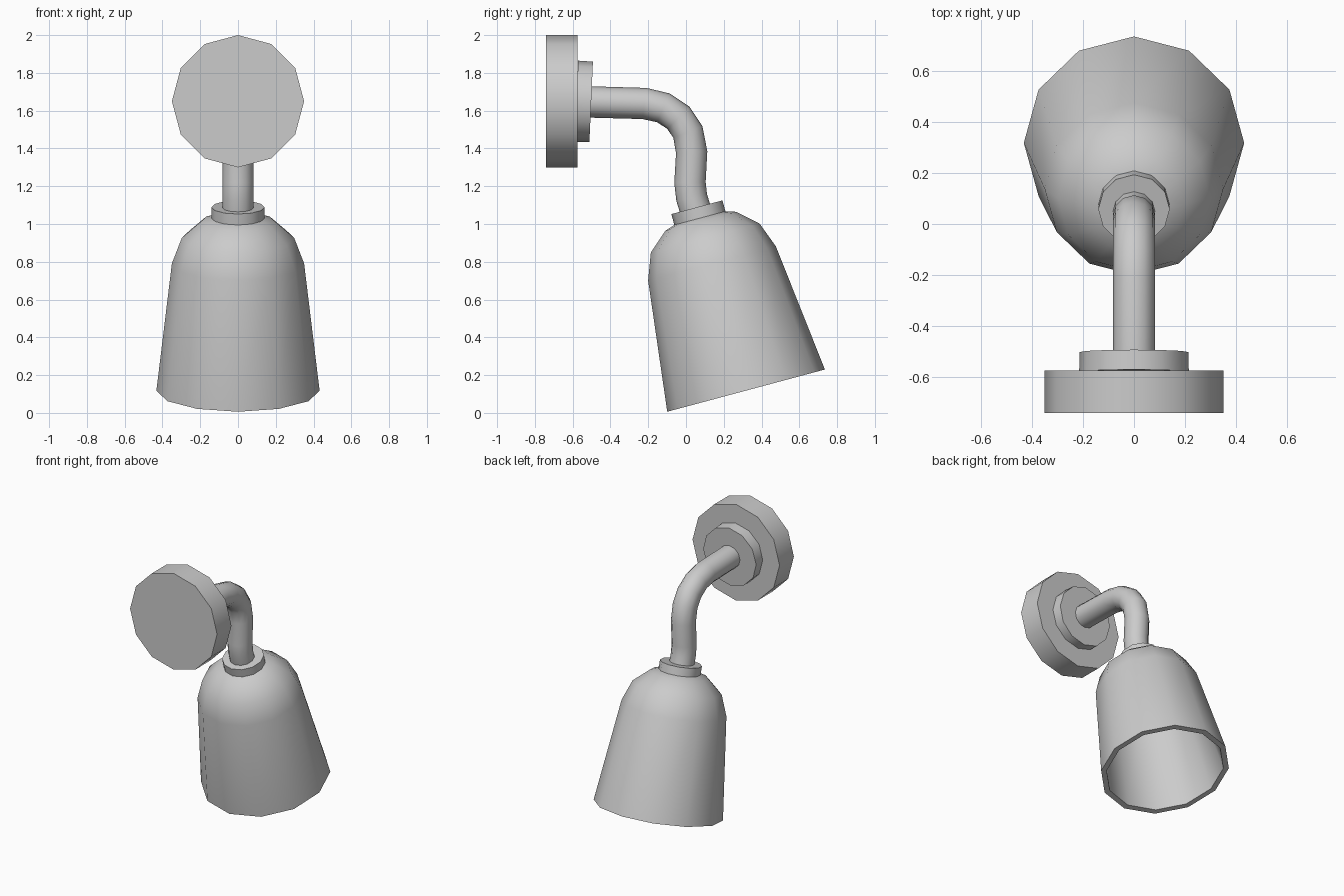
import bpy, bmesh, math
from mathutils import Matrix, Vector

if "Cube" in bpy.data.objects:
    bpy.data.objects.remove(bpy.data.objects["Cube"])

SIDES = 12


def skin(name, rings):
    """Join 12-sided rings (y, z, tilt about x, radius) and cap both ends."""
    bm = bmesh.new()
    loops = []
    for y, z, tilt, r in rings:
        rot = Matrix.Rotation(tilt, 3, 'X')
        loop = []
        for k in range(SIDES):
            a = 2 * math.pi * k / SIDES
            p = rot @ Vector((r * math.cos(a), r * math.sin(a), 0))
            loop.append(bm.verts.new(p + Vector((0, y, z))))
        loops.append(loop)
    for a, b in zip(loops, loops[1:]):
        for k in range(SIDES):
            n = (k + 1) % SIDES
            bm.faces.new((a[k], a[n], b[n], b[k]))
    bm.faces.new(loops[0][::-1])
    bm.faces.new(loops[-1])
    bmesh.ops.recalc_face_normals(bm, faces=bm.faces)
    mesh = bpy.data.meshes.new(name)
    bm.to_mesh(mesh)
    bm.free()
    ob = bpy.data.objects.new(name, mesh)
    bpy.context.collection.objects.link(ob)
    bpy.ops.object.select_all(action='DESELECT')
    ob.select_set(True)
    bpy.context.view_layer.objects.active = ob
    bpy.ops.object.shade_smooth_by_angle(angle=math.radians(40))
    return ob


def lathe(name, y, z, degrees, profile):
    """Turn a (height, radius) profile about an axis tilted around x."""
    t = math.radians(degrees)
    return skin(name, [(y - h * math.sin(t), z + h * math.cos(t), t, r)
                       for h, r in profile])


# Wall mount
lathe("wall_plate", -0.74, 1.65, -90, [(0, 0.35), (0.165, 0.35)])
lathe("wall_collar", -0.58, 1.65, -92.5, [(0, 0.215), (0.078, 0.213)])

# Bent arm
path = [(-0.54, 1.647), (-0.22, 1.638), (-0.12, 1.615), (-0.04, 1.562),
        (0.01, 1.487), (0.03, 1.38), (0.021, 1.22), (0.03, 1.14), (0.055, 1.06)]
rings = []
for i, (y, z) in enumerate(path):
    here = Vector((y, z))
    before = here - Vector(path[i - 1]) if i else Vector((0, 0))
    after = Vector(path[i + 1]) - here if i < len(path) - 1 else Vector((0, 0))
    d = before.normalized() + after.normalized()
    rings.append((y, z, math.atan2(-d.x, d.y), 0.083))
skin("arm", rings)

# Tilted shade: inner wall down to the rim, then outer wall up to the crown
shade = (0.318, 0.118, 15)
lathe("shade", *shade, [
    (0.92, 0.09), (0.897, 0.17), (0.815, 0.268), (0.69, 0.315), (0, 0.395),
    (0, 0.432), (0.697, 0.35), (0.836, 0.298), (0.928, 0.194), (0.958, 0.10)])
lathe("shade_collar", *shade, [(0.945, 0.14), (1.005, 0.14)])
